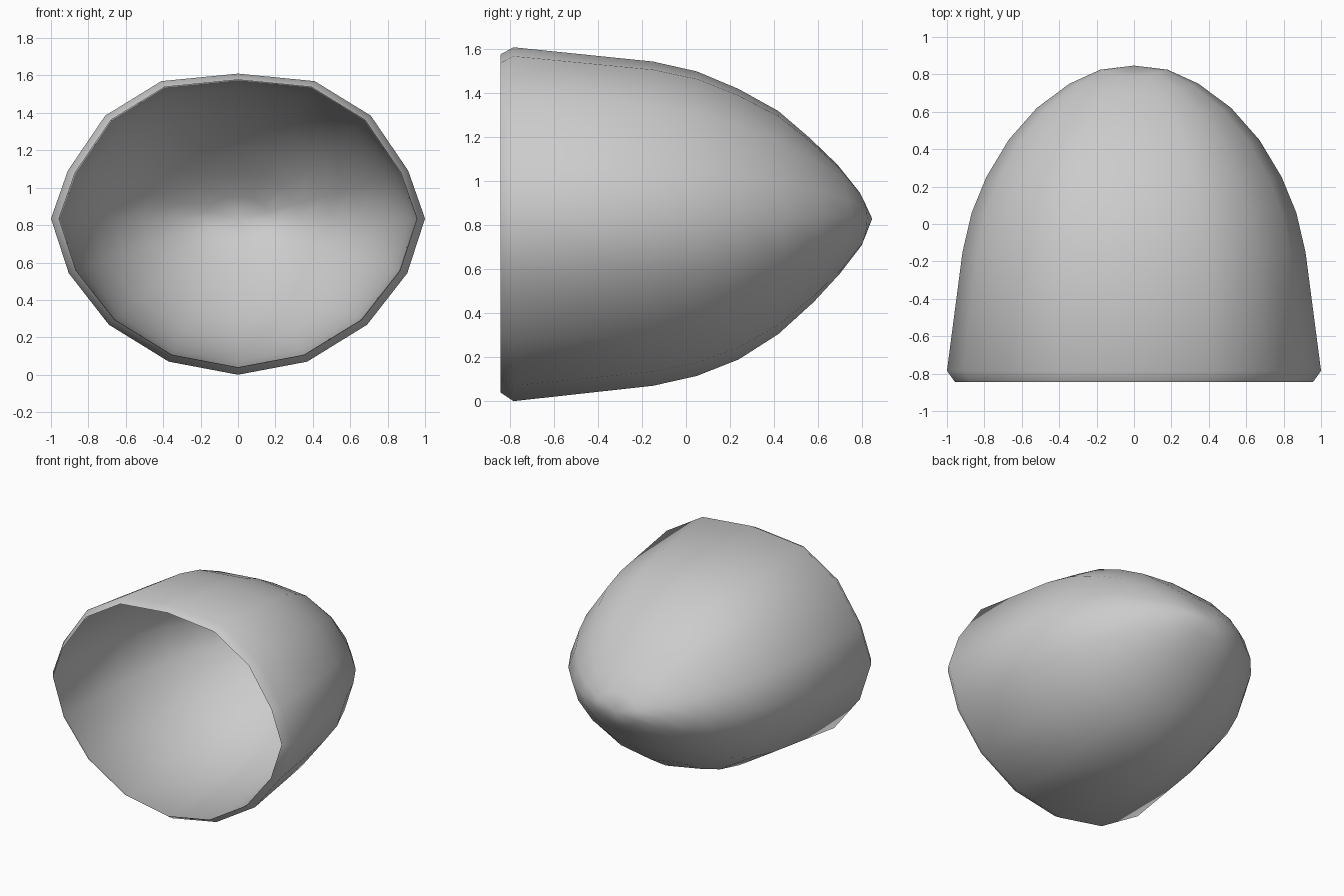
import bpy, bmesh

if "Cube" in bpy.data.objects:
    bpy.data.objects.remove(bpy.data.objects["Cube"])

# Rings from open rim to tip: side y, side x, top y, top z, bottom y, bottom z
RINGS = [
    (-.845, .957, -.845, 1.577, -.845, .04),
    (-.785, 1.0, -.785, 1.61, -.785, .0),
    (-.15, .917, -.15, 1.545, -.15, .07),
    (.06, .868, .05, 1.50, .05, .115),
    (.25, .79, .24, 1.42, .24, .19),
    (.45, .67, .42, 1.32, .42, .305),
    (.62, .52, .56, 1.20, .58, .45),
    (.75, .345, .69, 1.075, .70, .58),
    (.825, .18, .79, .95, .80, .71),
]
TIP = (0, .847, .83)
MID_Z = .835

# Unit cross-section, right half from top to bottom, then mirrored to 16 sides
HALF = [(0, 1), (.41, .948), (.71, .71), (.91, .33), (1, 0),
        (.905, -.35), (.69, -.68), (.37, -.916), (0, -1)]
SECTION = HALF + [(-x, z) for x, z in HALF[-2:0:-1]]

bm = bmesh.new()


def make_ring(sy, sx, ty, tz, by, bz):
    verts = []
    for u, v in SECTION:
        end_y, half = (ty, tz - MID_Z) if v >= 0 else (by, MID_Z - bz)
        w = v * v
        verts.append(bm.verts.new((u * sx, sy * (1 - w) + end_y * w, MID_Z + v * half)))
    return verts


# Open hollow shell: bridged rings closed by a fan at the tip
rings = [make_ring(*r) for r in RINGS]
n = len(SECTION)
for a, b in zip(rings, rings[1:]):
    for i in range(n):
        j = (i + 1) % n
        bm.faces.new((a[i], a[j], b[j], b[i]))
tip = bm.verts.new(TIP)
for i in range(n):
    bm.faces.new((rings[-1][i], rings[-1][(i + 1) % n], tip))
bmesh.ops.recalc_face_normals(bm, faces=bm.faces[:])
if sum(f.normal.y * f.calc_area() for f in bm.faces) < 0:
    bmesh.ops.reverse_faces(bm, faces=bm.faces[:])
for f in bm.faces:
    f.smooth = True

mesh = bpy.data.meshes.new("dome_shell")
bm.to_mesh(mesh)
bm.free()
bpy.context.collection.objects.link(bpy.data.objects.new("dome_shell", mesh))
